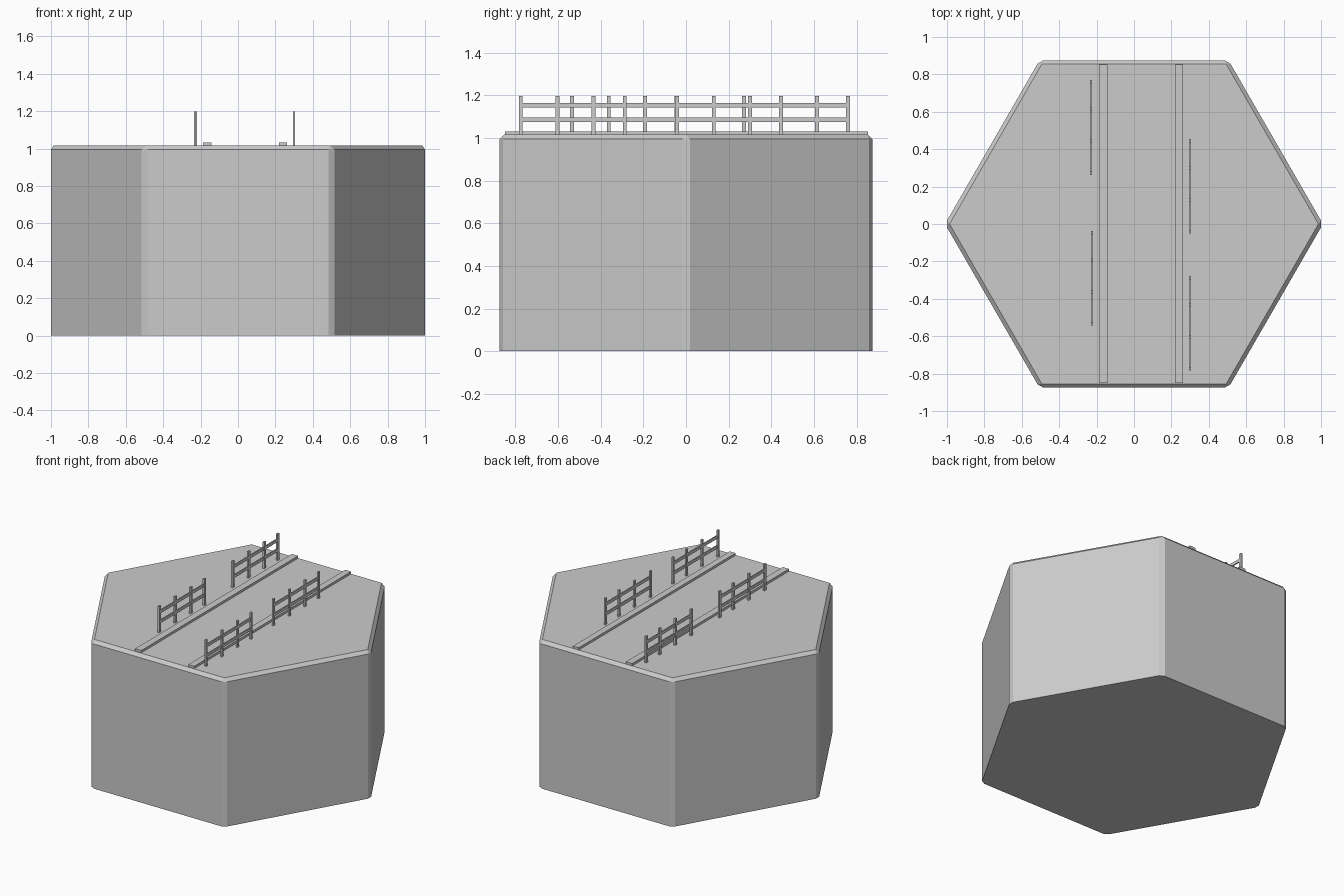
import bpy, bmesh, math

if "Cube" in bpy.data.objects:
    bpy.data.objects.remove(bpy.data.objects["Cube"])

TOP = 1.015


def finish(bm, name):
    bmesh.ops.recalc_face_normals(bm, faces=bm.faces)
    mesh = bpy.data.meshes.new(name)
    bm.to_mesh(mesh)
    bm.free()
    obj = bpy.data.objects.new(name, mesh)
    bpy.context.collection.objects.link(obj)
    return obj


def add_box(bm, x0, x1, y0, y1, z0, z1):
    verts = bmesh.ops.create_cube(bm, size=1)["verts"]
    for v in verts:
        v.co.x = x0 if v.co.x < 0 else x1
        v.co.y = y0 if v.co.y < 0 else y1
        v.co.z = z0 if v.co.z < 0 else z1


# Hexagonal tile, chamfered on the vertical and top edges only
bm = bmesh.new()
R = 1.0105
base = [bm.verts.new((R * math.cos(i * math.pi / 3), R * math.sin(i * math.pi / 3), 0))
        for i in range(6)]
face = bm.faces.new(base)
ext = bmesh.ops.extrude_face_region(bm, geom=[face])["geom"]
for v in ext:
    if isinstance(v, bmesh.types.BMVert):
        v.co.z = TOP
bmesh.ops.recalc_face_normals(bm, faces=bm.faces)
edges = [e for e in bm.edges if max(v.co.z for v in e.verts) > 0.5]
bmesh.ops.bevel(bm, geom=edges, offset=0.021, offset_type='OFFSET', segments=1,
                profile=0.5, affect='EDGES')
finish(bm, "hex_tile")

# Flat kerb strips along the road
for name, x0, x1 in (("kerb_left", -0.188, -0.141), ("kerb_right", 0.218, 0.262)):
    bm = bmesh.new()
    add_box(bm, x0, x1, -0.849, 0.854, TOP - 0.005, 1.031)
    finish(bm, name)

# Fences: four posts and two rails each, given by x and rearmost post y
POSTS = (0, -0.146, -0.316, -0.488)
FENCES = ((-0.23, 0.76), (-0.224, -0.046), (0.30, 0.446), (0.30, -0.287))
for i, (x, y) in enumerate(FENCES):
    bm = bmesh.new()
    for dy in POSTS:
        add_box(bm, x - 0.006, x + 0.006, y + dy - 0.009, y + dy + 0.009, TOP - 0.005, 1.197)
    for z in (1.085, 1.153):
        add_box(bm, x - 0.004, x + 0.004, y + POSTS[-1], y, z - 0.0105, z + 0.0105)
    finish(bm, f"fence_{i + 1}")
